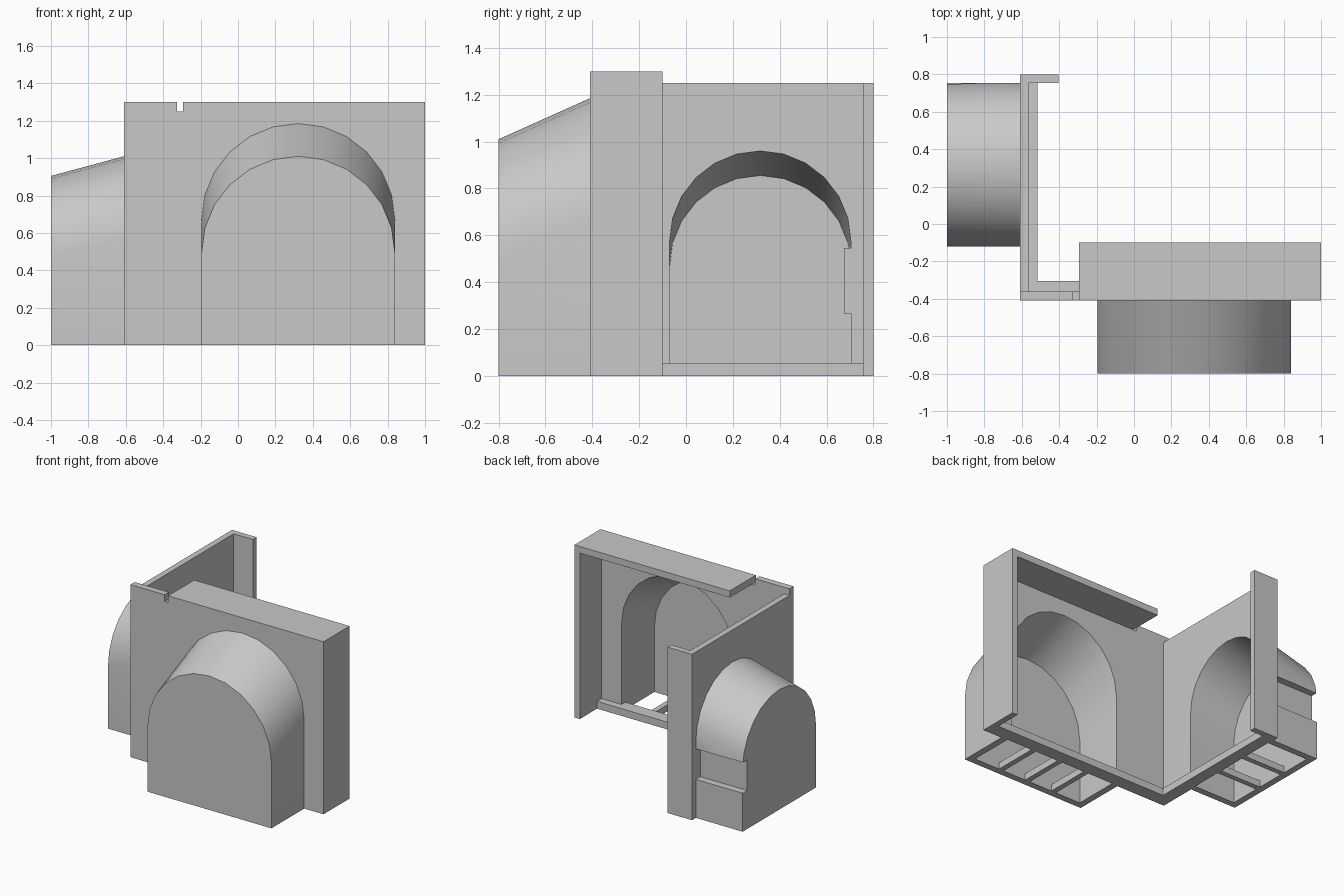
import bpy, bmesh
from math import sin, cos, pi

cube = bpy.data.objects.get("Cube")
if cube:
    bpy.data.objects.remove(cube)

grey = bpy.data.materials.new("plain grey")
grey.use_nodes = True
GREY = (0.58, 0.58, 0.58, 1)
grey.diffuse_color = GREY
grey.node_tree.nodes["Principled BSDF"].inputs["Base Color"].default_value = GREY


def front(u, v):
    """Across / outward coordinates for the front side."""
    return u, -v


def side(u, v):
    """Across / outward coordinates for the right-hand (-x) side."""
    return -v, u


def loft(name, place, near, far, v0, v1):
    """Solid between two matching (u, z) profiles at depths v0 and v1."""
    bm = bmesh.new()
    a = [bm.verts.new((*place(u, v0), z)) for u, z in near]
    b = [bm.verts.new((*place(u, v1), z)) for u, z in far]
    bm.faces.new(a)
    bm.faces.new(b)
    n = len(a)
    for i in range(n):
        j = (i + 1) % n
        bm.faces.new((a[i], a[j], b[j], b[i]))
    bmesh.ops.recalc_face_normals(bm, faces=bm.faces)
    mesh = bpy.data.meshes.new(name)
    bm.to_mesh(mesh)
    bm.free()
    mesh.materials.append(grey)
    obj = bpy.data.objects.new(name, mesh)
    bpy.context.collection.objects.link(obj)
    return obj


def box(name, place, u, v, z):
    rect = [(u[0], z[0]), (u[1], z[0]), (u[1], z[1]), (u[0], z[1])]
    return loft(name, place, rect, rect, *v)


def arch(centre, r, top, bottom):
    """Round-headed doorway profile."""
    head = [(centre + r * cos(pi * i / 12), top - r + r * sin(pi * i / 12))
            for i in range(13)]
    return [(centre - r, bottom), (centre + r, bottom)] + head


def boolean(obj, tool, operation):
    mod = obj.modifiers.new("bool", "BOOLEAN")
    mod.operation, mod.solver, mod.object = operation, "EXACT", tool
    bpy.context.view_layer.objects.active = obj
    bpy.ops.object.modifier_apply(modifier=mod.name)


def remove(*objs):
    for o in objs:
        bpy.data.objects.remove(o)


T = 0.05     # wall thickness


def alcove(name, place, wall, centre, r, v_in, v_out, v_end, tops, slats):
    """Sloping arched hood behind a doorway, with a slatted floor."""
    hood = loft(name + "_hood", place, arch(centre, r, tops[0], 0),
                arch(centre, r, tops[1], 0), v_out, v_end)
    slope = (tops[1] - tops[0]) / (v_end - T - v_in)
    lead = 0.02
    ri = r - T
    cutter = loft("arch_cutter", place,
                  arch(centre, ri, tops[0] - T - slope * lead, -0.1),
                  arch(centre, ri, tops[1] - T, -0.1), v_in - lead, v_end - T)
    boolean(hood, cutter, "DIFFERENCE")
    boolean(wall, cutter, "DIFFERENCE")
    remove(cutter)
    gap = 2 * ri / (slats + 1)
    for i in range(slats):
        c = centre - ri + gap * (i + 1)
        box(f"{name}_floor_slat_{i + 1}", place, (c - 0.02, c + 0.02),
            (v_out - 0.02, v_end - 0.03), (0, T))
    return hood


# Walls
front_wall = box("front_wall", front, (-0.61, 1), (0.36, 0.41), (0, 1.3))
notch = box("notch_cutter", front, (-0.325, -0.295), (0.3, 0.5), (1.25, 1.4))
boolean(front_wall, notch, "DIFFERENCE")
remove(notch)
side_wall = box("side_wall", side, (-0.36, 0.8), (0.565, 0.61), (0, 1.25))

# Alcoves
alcove("front_alcove", front, front_wall, 0.322, 0.517,
       0.36, 0.41, 0.8, (1.185, 1.01), 3)
side_hood = alcove("side_alcove", side, side_wall, 0.317, 0.437,
                   0.565, 0.61, 1.0, (1.01, 0.905), 2)

# Horizontal groove along the rear of the side alcove
backing = box("groove_backing", side, (0.675, 0.73), (0.565, 0.97), (0.265, 0.545))
groove = box("groove_cutter", side, (0.70, 0.9), (0.61, 1.1), (0.29, 0.52))
boolean(side_hood, backing, "UNION")
boolean(side_hood, groove, "DIFFERENCE")
remove(backing, groove)

# End flanges, top ledge and floor ledges
box("front_end_flange", front, (0.955, 1), (0.10, 0.36), (0, 1.25))
box("top_ledge", front, (-0.295, 1), (0.10, 0.36), (1.25, 1.3))
box("side_end_flange", side, (0.755, 0.8), (0.405, 0.565), (0, 1.25))
box("front_floor_ledge", front, (-0.565, 0.955), (0.305, 0.405), (0, 0.055))
box("side_floor_ledge", side, (-0.305, 0.755), (0.515, 0.605), (0, 0.055))

# Smooth the arches, keep the corners crisp
for obj in bpy.context.scene.objects:
    if obj.type == "MESH":
        bpy.ops.object.select_all(action="DESELECT")
        obj.select_set(True)
        bpy.context.view_layer.objects.active = obj
        bpy.ops.object.shade_smooth_by_angle(angle=pi / 6)
